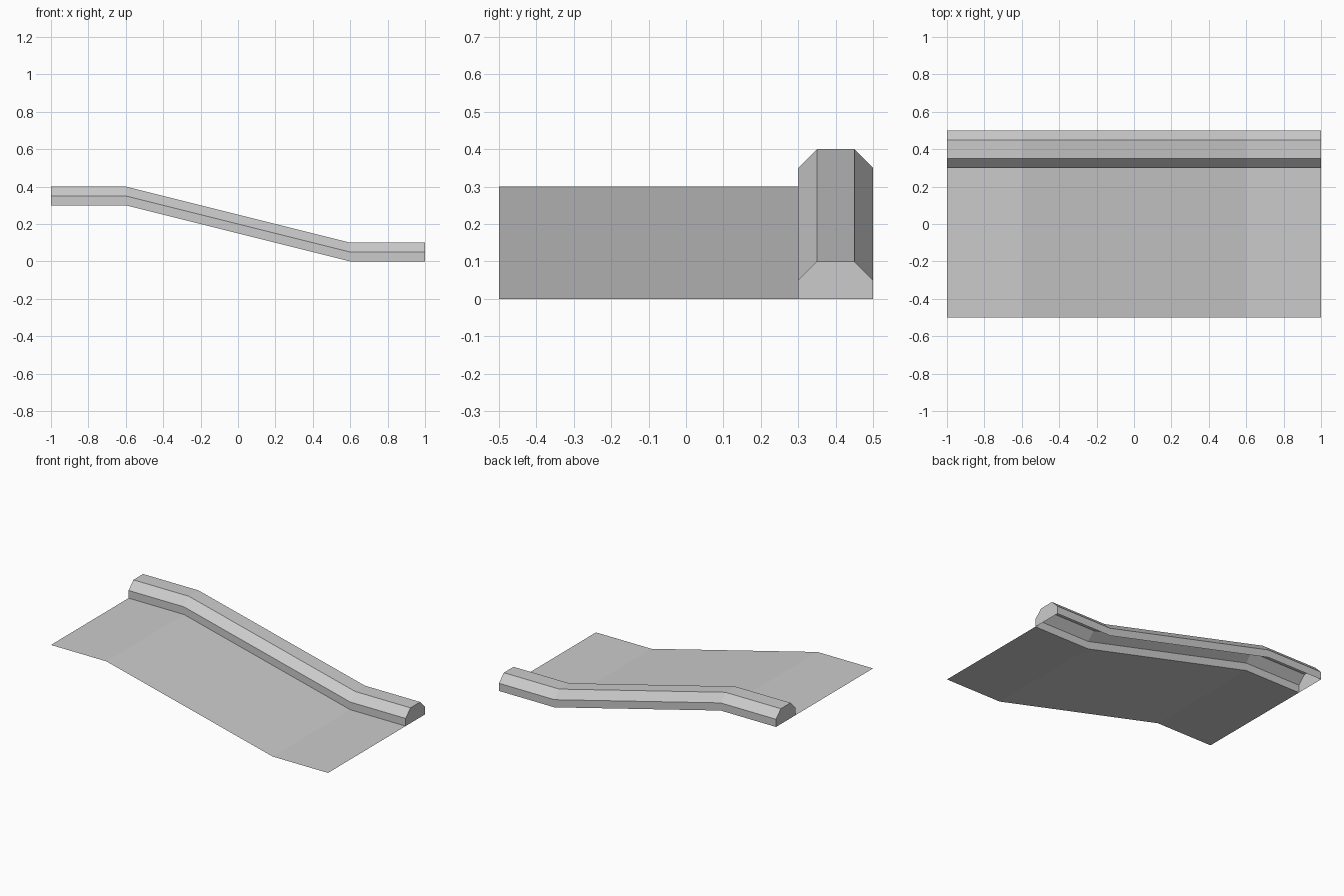
import bpy
import bmesh

if "Cube" in bpy.data.objects:
    bpy.data.objects.remove(bpy.data.objects["Cube"])

# Side path of the slope (x, z), shared by both parts
PATH = [(-1.0, 0.3), (-0.6, 0.3), (0.6, 0.0), (1.0, 0.0)]


def sweep(name, profile, capped=False):
    """Carry an open (y, z) profile along the path, keeping it upright."""
    bm = bmesh.new()
    rows = [[bm.verts.new((x, y, z + h)) for y, h in profile] for x, z in PATH]
    for a, b in zip(rows, rows[1:]):
        for i in range(len(profile) - 1):
            bm.faces.new((a[i], b[i], b[i + 1], a[i + 1]))
    if capped:
        bm.faces.new(rows[0])
        bm.faces.new(rows[-1][::-1])
    mesh = bpy.data.meshes.new(name)
    bm.to_mesh(mesh)
    bm.free()
    obj = bpy.data.objects.new(name, mesh)
    bpy.context.collection.objects.link(obj)
    return obj


# Thin sloping surface
sweep("slope_surface", [(-0.5, 0.0), (0.3, 0.0)])

# Chamfered kerb, closed at the ends and open underneath
sweep("edge_kerb", [(0.3, 0.0), (0.3, 0.05), (0.35, 0.1),
                    (0.45, 0.1), (0.5, 0.05), (0.5, 0.0)], capped=True)
